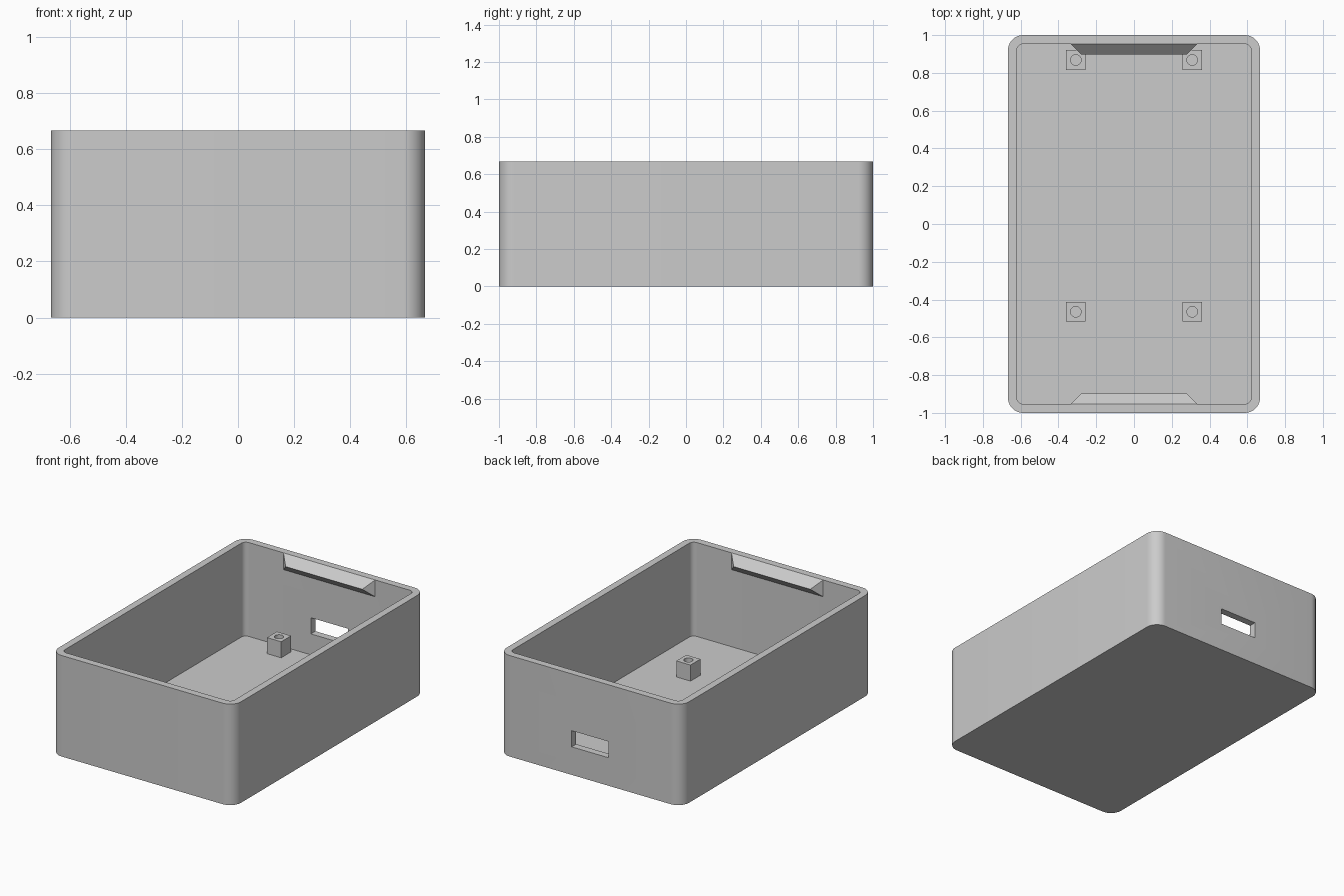
import bpy, bmesh, math

cube = bpy.data.objects.get("Cube")
if cube:
    bpy.data.objects.remove(cube, do_unlink=True)

HALF_X, HALF_Y, HEIGHT = 0.667, 1.0, 0.667
WALL, RADIUS = 0.047, 0.08
POST_TOP = 0.153

grey = bpy.data.materials.new("plain grey")
grey.use_nodes = True
COLOUR = (0.6, 0.6, 0.6, 1)
grey.diffuse_color = COLOUR
grey.node_tree.nodes["Principled BSDF"].inputs["Base Color"].default_value = COLOUR


def finish(name, bm):
    bmesh.ops.recalc_face_normals(bm, faces=bm.faces)
    mesh = bpy.data.meshes.new(name)
    bm.to_mesh(mesh)
    bm.free()
    mesh.materials.append(grey)
    obj = bpy.data.objects.new(name, mesh)
    bpy.context.collection.objects.link(obj)
    return obj


def activate(obj):
    bpy.ops.object.select_all(action='DESELECT')
    obj.select_set(True)
    bpy.context.view_layer.objects.active = obj


def box(name, lo, hi):
    bm = bmesh.new()
    bmesh.ops.create_cube(bm, size=1)
    for v in bm.verts:
        v.co = [(a + b) / 2 + c * (b - a) for a, b, c in zip(lo, hi, v.co)]
    return finish(name, bm)


def cut(obj, cutter):
    cutter.hide_render = True
    activate(obj)
    mod = obj.modifiers.new("cut", 'BOOLEAN')
    mod.operation, mod.solver, mod.object = 'DIFFERENCE', 'EXACT', cutter
    bpy.ops.object.modifier_apply(modifier=mod.name)
    bpy.data.objects.remove(cutter, do_unlink=True)


def smooth(obj):
    activate(obj)
    bpy.ops.object.shade_smooth_by_angle(angle=math.radians(30))


def rounded_ring(bm, inset, z, steps=10):
    """Ring of vertices along a rounded rectangle."""
    r = RADIUS - inset
    cx, cy = HALF_X - RADIUS, HALF_Y - RADIUS
    ring = []
    for quarter, (sx, sy) in enumerate([(1, 1), (-1, 1), (-1, -1), (1, -1)]):
        for i in range(steps + 1):
            a = (quarter + i / steps) * math.pi / 2
            ring.append(bm.verts.new((sx * cx + r * math.cos(a), sy * cy + r * math.sin(a), z)))
    return ring


# Open tray: outer wall, rim, inner wall and floor
bm = bmesh.new()
rings = [rounded_ring(bm, 0, 0), rounded_ring(bm, 0, HEIGHT),
         rounded_ring(bm, WALL, HEIGHT), rounded_ring(bm, WALL, WALL)]
for a, b in zip(rings, rings[1:]):
    for i in range(len(a)):
        j = (i + 1) % len(a)
        bm.faces.new((a[i], a[j], b[j], b[i]))
bm.faces.new(rings[0])
bm.faces.new(rings[-1])
case = finish("case_shell", bm)

# Port opening through the back wall
cut(case, box("port_cutter", (-0.135, 0.9, 0.185), (0.135, 1.1, 0.292)))
smooth(case)

# Snap ridges with tapered ends on the front and back walls
for side, name in ((-1, "front_snap_ridge"), (1, "back_snap_ridge")):
    bm = bmesh.new()
    wall_y = side * (HALF_Y - WALL)
    ends = []
    for s in (-1, 1):
        ends.append([bm.verts.new(p) for p in ((s * 0.335, wall_y, HEIGHT),
                                              (s * 0.28, side * 0.897, 0.612),
                                              (s * 0.335, wall_y, 0.556))])
        bm.faces.new(ends[-1])
    left, right = ends
    for i in range(3):
        j = (i + 1) % 3
        bm.faces.new((left[i], left[j], right[j], right[i]))
    finish(name, bm)

# Four square mounting posts with screw holes
for y, row in ((-0.465, "front"), (0.868, "back")):
    for x, col in ((-0.308, "right"), (0.308, "left")):
        post = box(f"{row}_{col}_post", (x - 0.052, y - 0.052, WALL), (x + 0.052, y + 0.052, POST_TOP))
        bm = bmesh.new()
        bmesh.ops.create_cone(bm, cap_ends=True, segments=32, radius1=0.028, radius2=0.028, depth=0.2)
        bmesh.ops.translate(bm, verts=bm.verts, vec=(x, y, WALL + 0.101))
        cut(post, finish("screw_hole_cutter", bm))
        smooth(post)
